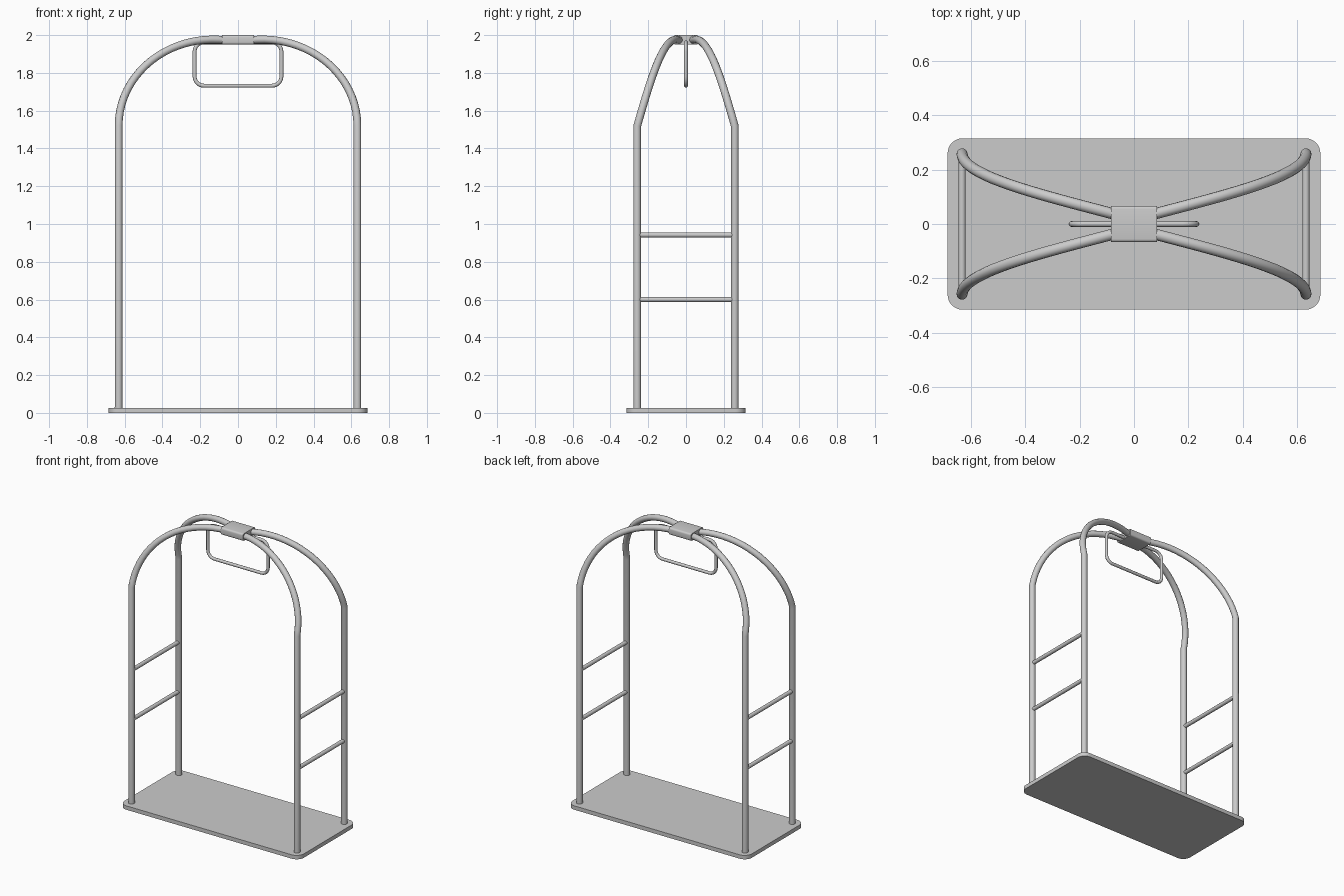
import bpy, bmesh
from math import sin, cos, pi, radians

if "Cube" in bpy.data.objects:
    bpy.data.objects.remove(bpy.data.objects["Cube"])


def tube(name, points, radius, closed=False, res=4):
    """Round tube swept along a polyline."""
    cu = bpy.data.curves.new(name, 'CURVE')
    cu.dimensions = '3D'
    cu.bevel_depth = radius
    cu.bevel_resolution = res
    cu.use_fill_caps = not closed
    sp = cu.splines.new('POLY')
    sp.points.add(len(points) - 1)
    for p, co in zip(sp.points, points):
        p.co = (*co, 1)
    sp.use_cyclic_u = closed
    sp.use_smooth = True
    ob = bpy.data.objects.new(name, cu)
    bpy.context.collection.objects.link(ob)
    return ob


def rounded_rect(hx, hy, r, n):
    """Outline of a rounded rectangle centred on the origin."""
    pts = []
    for k, (sx, sy) in enumerate(((1, 1), (-1, 1), (-1, -1), (1, -1))):
        for i in range(n + 1):
            a = (k + i / n) * pi / 2
            pts.append((sx * (hx - r) + r * cos(a), sy * (hy - r) + r * sin(a)))
    return pts


def prism(name, pts, direction):
    """Solid made by extruding a closed 3D outline along a direction."""
    bm = bmesh.new()
    face = bm.faces.new([bm.verts.new(p) for p in pts])
    ext = bmesh.ops.extrude_face_region(bm, geom=[face])
    moved = [v for v in ext['geom'] if isinstance(v, bmesh.types.BMVert)]
    bmesh.ops.translate(bm, verts=moved, vec=direction)
    bmesh.ops.recalc_face_normals(bm, faces=bm.faces)
    me = bpy.data.meshes.new(name)
    bm.to_mesh(me)
    bm.free()
    ob = bpy.data.objects.new(name, me)
    bpy.context.collection.objects.link(ob)
    bpy.ops.object.select_all(action='DESELECT')
    ob.select_set(True)
    bpy.context.view_layer.objects.active = ob
    bpy.ops.object.shade_smooth_by_angle(angle=radians(30))
    return ob


PX, PY = 0.632, 0.258      # post positions
SPRING, TOP = 1.52, 1.977  # arch start and crown heights

# Platform deck with rounded corners
prism("platform", [(x, y, 0) for x, y in rounded_rect(0.685, 0.315, 0.055, 8)], (0, 0, 0.027))

# Four posts, each curving over into the crown
for sx in (-1, 1):
    for sy in (-1, 1):
        path = [(sx * PX, sy * PY, 0.02)]
        steps = 20
        for i in range(steps + 1):
            t = i / steps
            a = radians(98 * t)
            path.append((sx * (0.13 + (PX - 0.13) * cos(a)),
                         sy * (PY + (0.033 - PY) * t),
                         SPRING + (TOP - SPRING) * sin(a)))
        tube("arched_post", path, 0.0205)

    # Two end rails between the posts on each end
    for z in (0.60, 0.942):
        tube("end_rail", [(sx * PX, -PY, z), (sx * PX, PY, z)], 0.0135)

# Crown clamp joining the four tubes
prism("crown_clamp", [(-0.085, y, 1.975 + z) for y, z in rounded_rect(0.067, 0.025, 0.012, 4)],
      (0.17, 0, 0))

# Hanging loop below the crown
zc, hz = 1.847, 0.115
tube("hanging_loop", [(x, 0, zc + z) for x, z in rounded_rect(0.23, hz, 0.05, 6)],
     0.0105, closed=True)
